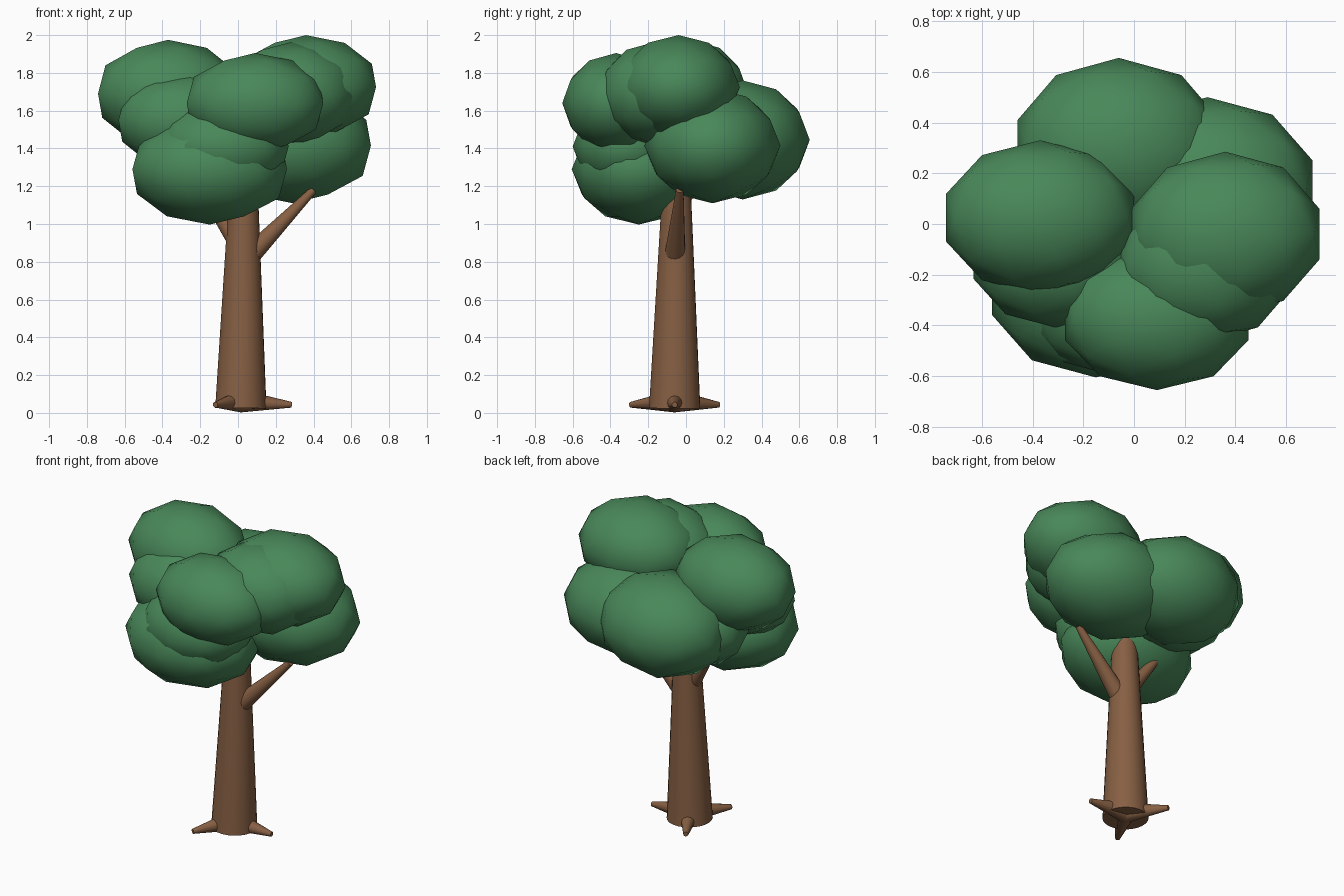
import bpy
import math
from mathutils import Vector

cube = bpy.data.objects.get("Cube")
if cube:
    bpy.data.objects.remove(cube, do_unlink=True)


def make_material(name, rgb):
    mat = bpy.data.materials.new(name)
    mat.use_nodes = True
    color = (*rgb, 1)
    mat.diffuse_color = color
    bsdf = mat.node_tree.nodes["Principled BSDF"]
    bsdf.inputs["Base Color"].default_value = color
    bsdf.inputs["Roughness"].default_value = 0.9
    return mat


bark = make_material("brown bark", (0.24, 0.115, 0.056))
leaf = make_material("green leaves", (0.066, 0.245, 0.1))


def finish(name, mat):
    obj = bpy.context.object
    obj.name = name
    obj.data.materials.append(mat)
    return obj


def limb(name, start, end, r1, r2, sides=16):
    """Tapered smooth cylinder between two points."""
    start, end = Vector(start), Vector(end)
    axis = end - start
    bpy.ops.mesh.primitive_cone_add(
        vertices=sides, radius1=r1, radius2=r2, depth=axis.length,
        location=(start + end) / 2,
        rotation=axis.to_track_quat("Z", "Y").to_euler())
    finish(name, bark)
    bpy.ops.object.shade_smooth_by_angle(angle=math.radians(40))


def leaf_clump(name, center, radii):
    """Squashed low-poly ball with smooth shading."""
    bpy.ops.mesh.primitive_ico_sphere_add(subdivisions=2, radius=1, location=center)
    obj = finish(name, leaf)
    obj.scale = radii
    bpy.ops.object.shade_smooth()


# Trunk and branches
cx, cy = 0.015, -0.06
limb("trunk", (cx, cy, 0.025), (0.03, -0.05, 1.2), 0.136, 0.075, 24)
limb("left_branch", (0.05, -0.06, 0.82), (0.4, -0.033, 1.18), 0.057, 0.02)
limb("right_branch", (0.01, -0.06, 0.88), (-0.2, 0.01, 1.19), 0.05, 0.02)

# Three roots spread evenly around the base
for i in range(3):
    a = math.radians(120 * i)
    tip = (cx + 0.27 * math.cos(a), cy + 0.27 * math.sin(a), 0.043)
    limb(f"root_{i + 1}", (cx, cy, 0.062), tip, 0.06, 0.015, 12)

# Large leaf clumps, each with a smaller companion tucked against it
leaf_clump("upper_right_leaves", (-0.37, 0.025, 1.69), (0.39, 0.305, 0.285))
leaf_clump("upper_right_small_leaves", (-0.3, -0.13, 1.55), (0.35, 0.28, 0.255))
leaf_clump("upper_left_leaves", (0.36, -0.04, 1.725), (0.39, 0.325, 0.275))
leaf_clump("upper_left_small_leaves", (0.28, -0.165, 1.69), (0.355, 0.3, 0.273))
leaf_clump("upper_front_leaves", (0.09, -0.37, 1.64), (0.38, 0.285, 0.265))
leaf_clump("lower_front_leaves", (-0.15, -0.25, 1.29), (0.43, 0.355, 0.293))
leaf_clump("lower_front_small_leaves", (-0.07, -0.31, 1.41), (0.355, 0.29, 0.25))
leaf_clump("lower_left_leaves", (0.29, 0.14, 1.415), (0.435, 0.36, 0.305))
leaf_clump("lower_back_leaves", (-0.06, 0.3, 1.445), (0.42, 0.355, 0.315))
leaf_clump("lower_back_small_leaves", (-0.17, 0.16, 1.43), (0.35, 0.28, 0.26))
